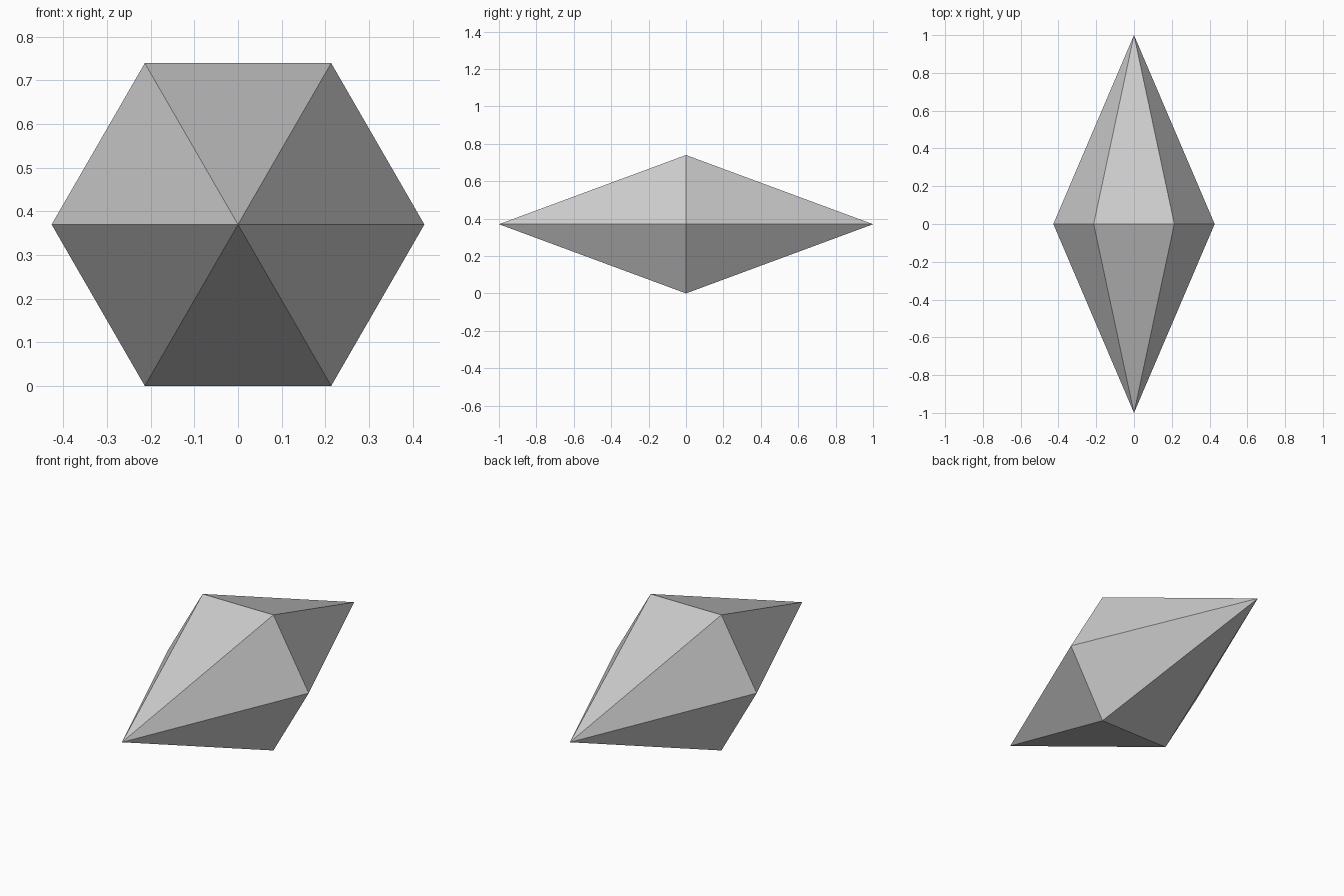
import bpy, bmesh
from math import cos, sin, pi

if "Cube" in bpy.data.objects:
    bpy.data.objects.remove(bpy.data.objects["Cube"])

RADIUS, SIDES = 0.427, 6
MID_Z = RADIUS * sin(pi / 3)   # the lower flat edge rests on z = 0

# Six-sided double-pointed crystal lying along y
bm = bmesh.new()
ring = [bm.verts.new((RADIUS * cos(2 * pi * i / SIDES), 0,
                      MID_Z + RADIUS * sin(2 * pi * i / SIDES)))
        for i in range(SIDES)]
for y in (-1, 1):
    tip = bm.verts.new((0, y, MID_Z))
    for i in range(SIDES):
        bm.faces.new((ring[i], ring[(i + 1) % SIDES], tip))
bmesh.ops.recalc_face_normals(bm, faces=bm.faces)

mesh = bpy.data.meshes.new("crystal")
bm.to_mesh(mesh)
bm.free()
bpy.context.collection.objects.link(bpy.data.objects.new("crystal", mesh))
